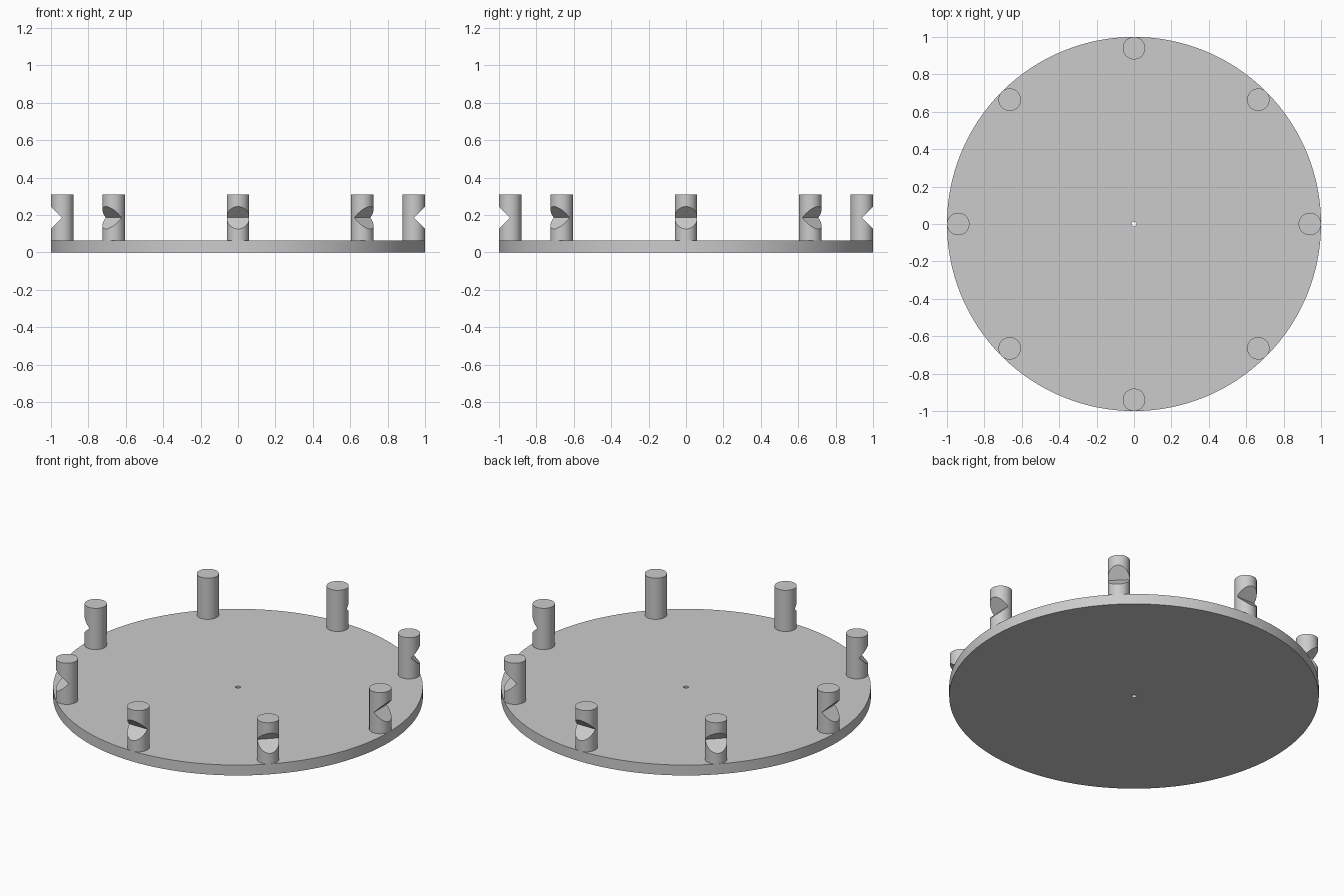
import bpy, bmesh
from math import pi, cos, sin, radians

if "Cube" in bpy.data.objects:
    bpy.data.objects.remove(bpy.data.objects["Cube"])

DISC_R, DISC_H, HOLE_R = 1.0, 0.062, 0.013
PEG_R, PEG_TOP, NOTCH_Z = 0.06, 0.308, 0.185
PEG_COUNT = 8

grey = bpy.data.materials.new("plain grey")
grey.use_nodes = True
colour = (0.6, 0.6, 0.6, 1)
grey.diffuse_color = colour
grey.node_tree.nodes["Principled BSDF"].inputs["Base Color"].default_value = colour


def smooth(obj):
    bpy.ops.object.select_all(action="DESELECT")
    obj.select_set(True)
    bpy.context.view_layer.objects.active = obj
    bpy.ops.object.shade_smooth_by_angle(angle=radians(30))


def add_object(name, bm):
    bmesh.ops.recalc_face_normals(bm, faces=bm.faces)
    mesh = bpy.data.meshes.new(name)
    bm.to_mesh(mesh)
    bm.free()
    mesh.materials.append(grey)
    obj = bpy.data.objects.new(name, mesh)
    bpy.context.collection.objects.link(obj)
    return obj


# Round base plate with a pin hole, turned from a rectangular section
bm = bmesh.new()
section = [(HOLE_R, 0), (DISC_R, 0), (DISC_R, DISC_H), (HOLE_R, DISC_H)]
verts = [bm.verts.new((r, 0, z)) for r, z in section]
edges = [bm.edges.new((verts[i - 1], verts[i])) for i in range(4)]
bmesh.ops.spin(bm, geom=verts + edges, cent=(0, 0, 0), axis=(0, 0, 1),
               angle=2 * pi, steps=128, use_merge=True)
bmesh.ops.remove_doubles(bm, verts=bm.verts, dist=0.0001)
smooth(add_object("base_plate", bm))

# Peg standing on the plate, local +x pointing outward
bm = bmesh.new()
bmesh.ops.create_cone(bm, cap_ends=True, segments=48, radius1=PEG_R,
                      radius2=PEG_R, depth=PEG_TOP - DISC_H)
bmesh.ops.translate(bm, verts=bm.verts, vec=(0, 0, (PEG_TOP + DISC_H) / 2))
peg = add_object("peg_1", bm)

# V-shaped notch reaching the peg's axis, cut by a triangular prism
bm = bmesh.new()
corners = [(0, 0), (0.1, -0.1), (0.1, 0.1)]
wedge = bm.faces.new([bm.verts.new((x, -0.1, NOTCH_Z + z)) for x, z in corners])
side = bmesh.ops.extrude_face_region(bm, geom=[wedge])
bmesh.ops.translate(bm, vec=(0, 0.2, 0),
                    verts=[v for v in side["geom"] if isinstance(v, bmesh.types.BMVert)])
cutter = add_object("notch_cutter", bm)
cutter.hide_render = True

cut = peg.modifiers.new("notch", "BOOLEAN")
cut.operation, cut.solver, cut.object = "DIFFERENCE", "EXACT", cutter
bpy.context.view_layer.objects.active = peg
bpy.ops.object.modifier_apply(modifier=cut.name)
bpy.data.objects.remove(cutter)
smooth(peg)

# Ring of pegs, every notch facing outward
for i in range(PEG_COUNT):
    obj = peg if i == 0 else bpy.data.objects.new(f"peg_{i + 1}", peg.data)
    if i:
        bpy.context.collection.objects.link(obj)
    a = 2 * pi * i / PEG_COUNT
    reach = DISC_R - PEG_R
    obj.location = (reach * cos(a), reach * sin(a), 0)
    obj.rotation_euler.z = a
